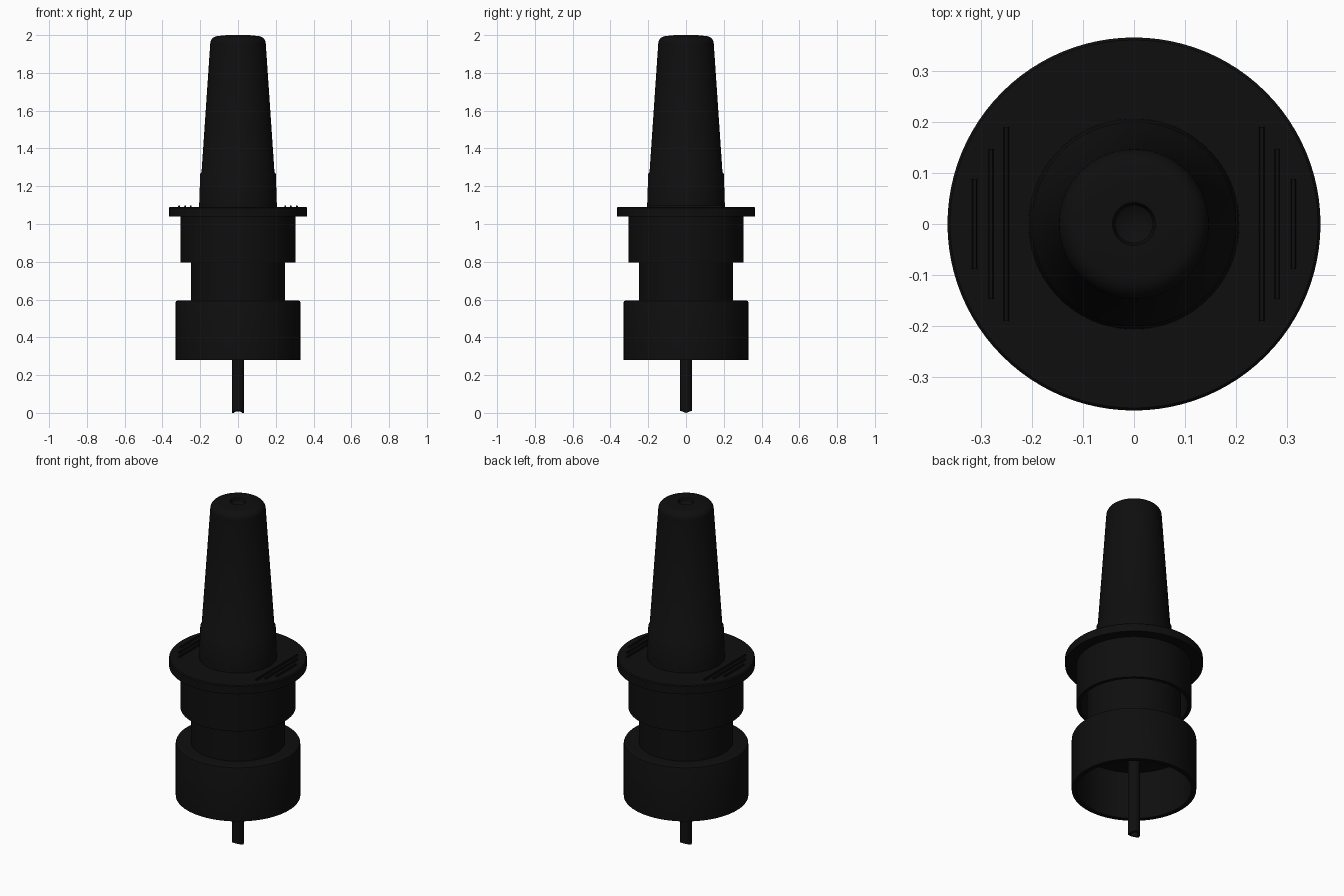
import bpy, bmesh, math

if "Cube" in bpy.data.objects:
    bpy.data.objects.remove(bpy.data.objects["Cube"])

mat = bpy.data.materials.new("black_plastic")
mat.diffuse_color = (0.0045, 0.0045, 0.0045, 1)
mat.use_nodes = True
mat.node_tree.nodes["Principled BSDF"].inputs["Base Color"].default_value = mat.diffuse_color


def finish(name, bm):
    bmesh.ops.remove_doubles(bm, verts=bm.verts, dist=1e-5)
    bmesh.ops.recalc_face_normals(bm, faces=bm.faces)
    me = bpy.data.meshes.new(name)
    bm.to_mesh(me)
    bm.free()
    me.materials.append(mat)
    ob = bpy.data.objects.new(name, me)
    bpy.context.collection.objects.link(ob)
    bpy.ops.object.select_all(action='DESELECT')
    ob.select_set(True)
    bpy.context.view_layer.objects.active = ob
    bpy.ops.object.shade_smooth_by_angle(angle=math.radians(35))
    return ob


def lathe(name, profile, closed=False, seg=96):
    """Spin an (r, z) profile around the z axis."""
    bm = bmesh.new()
    pts = profile + profile[:1] if closed else profile
    vs = [bm.verts.new((r, 0, z)) for r, z in pts]
    es = [bm.edges.new(p) for p in zip(vs, vs[1:])]
    bmesh.ops.spin(bm, geom=vs + es, cent=(0, 0, 0), axis=(0, 0, 1),
                   angle=math.tau, steps=seg, use_duplicate=False)
    return finish(name, bm)


# Actuator: nozzle, finger flange and hollow skirt
tip = [(0.107 + 0.04 * math.cos(a), 1.955 + 0.04 * math.sin(a))
       for a in [math.radians(d) for d in range(0, 91, 15)]]
lathe("actuator", [
    (0, 1.975), (0.025, 1.977), (0.037, 1.985), (0.042, 1.999), (0.06, 2.0)]
    + tip[::-1] + [
    (0.193, 1.275), (0.2, 1.265), (0.206, 1.09),
    (0.36, 1.09), (0.365, 1.085), (0.365, 1.04), (0.305, 1.04),
    (0.305, 0.795), (0.285, 0.795), (0.285, 1.03), (0, 1.03)])

# Pump neck joined to the screw cap, open at the bottom
lathe("screw_cap", [
    (0, 1.0), (0.25, 1.0), (0.25, 0.595), (0.32, 0.595), (0.327, 0.592),
    (0.33, 0.585), (0.33, 0.28), (0.305, 0.28), (0.305, 0.56), (0, 0.56)])

# Dip tube
tube = lathe("dip_tube", [(0.033, 0.008), (0.033, 0.57), (0.021, 0.57),
                          (0.021, 0.008)], closed=True, seg=32)
for v in tube.data.vertices:  # shallow pointed cut across y at the lower end
    if v.co.z < 0.1:
        v.co.z = 0.012 * abs(v.co.y) / 0.033

# Finger grip ribs on the flange
for side, label in ((-1, "left"), (1, "right")):
    for i, (x, h) in enumerate(((0.25, 0.19), (0.28, 0.147), (0.312, 0.088))):
        bm = bmesh.new()
        bmesh.ops.create_cube(bm, size=1)
        for v in bm.verts:
            w = 0.012 if v.co.z < 0 else 0.007
            v.co = (side * x + v.co.x * w, v.co.y * 2 * h,
                    1.085 if v.co.z < 0 else 1.099)
        finish(f"grip_rib_{label}_{i + 1}", bm)
